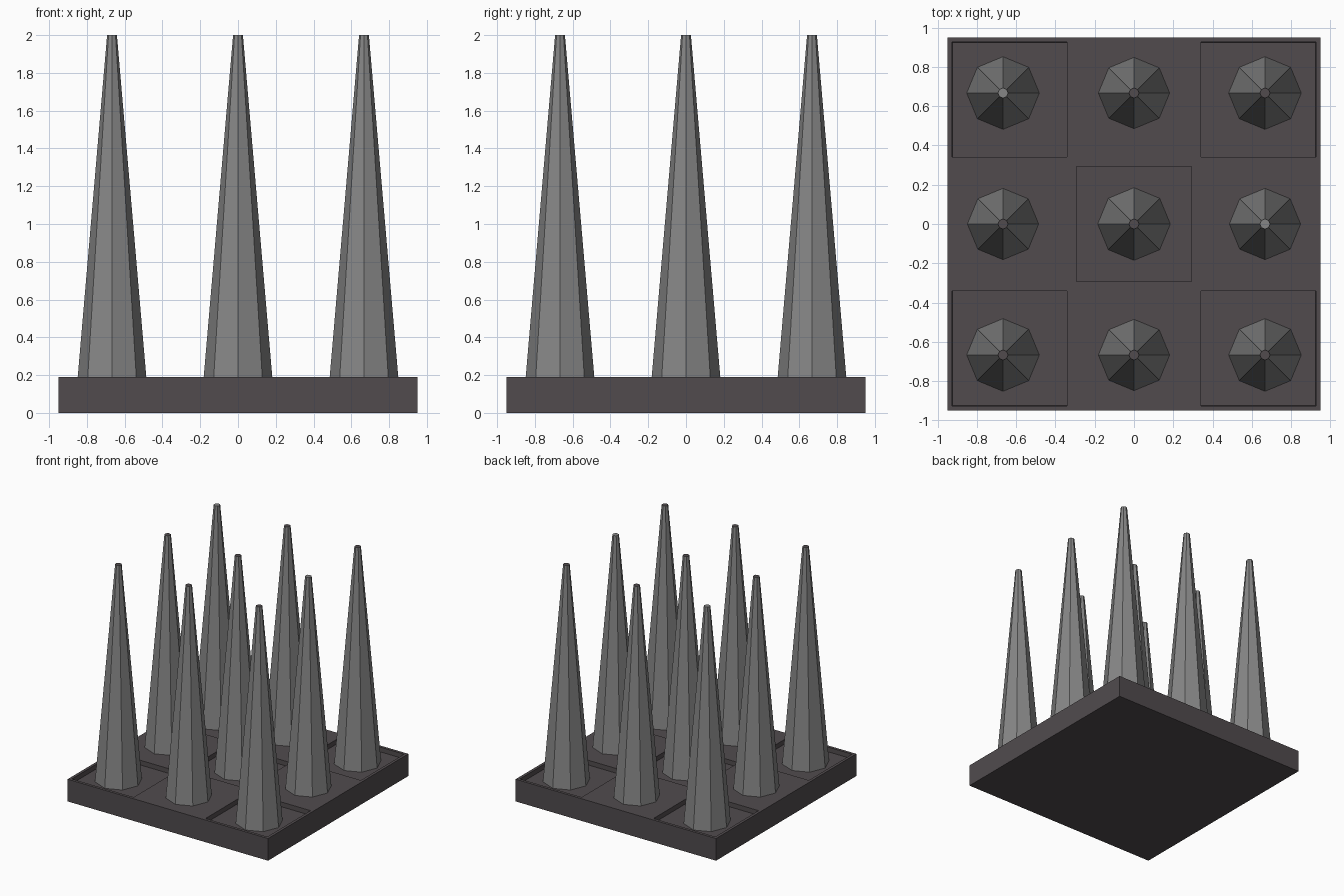
import bpy
import bmesh
from mathutils import Matrix

cube = bpy.data.objects.get("Cube")
if cube:
    bpy.data.objects.remove(cube, do_unlink=True)

HALF, TOP, RECESS = 0.95, 0.19, 0.04
PITCH, HEIGHT = 0.667, 2.0


def material(name, rgb):
    mat = bpy.data.materials.new(name)
    mat.use_nodes = True
    colour = (*rgb, 1)
    mat.diffuse_color = colour
    mat.node_tree.nodes["Principled BSDF"].inputs["Base Color"].default_value = colour
    return mat


stone = material("dark_stone", (0.082, 0.071, 0.076))
steel = material("grey_metal", (0.24, 0.24, 0.24))


def add_object(name, bm, *mats):
    mesh = bpy.data.meshes.new(name)
    bm.to_mesh(mesh)
    bm.free()
    for mat in mats:
        mesh.materials.append(mat)
    obj = bpy.data.objects.new(name, mesh)
    bpy.context.collection.objects.link(obj)
    return obj


# Base slab: a three by three grid of tiles with walls and a floor
bm = bmesh.new()
bmesh.ops.create_grid(bm, x_segments=3, y_segments=3, size=HALF,
                      matrix=Matrix.Translation((0, 0, TOP)))
tiles = list(bm.faces)
rim = [e for e in bm.edges if e.is_boundary]
walls = bmesh.ops.extrude_edge_only(bm, edges=rim)["geom"]
for v in walls:
    if isinstance(v, bmesh.types.BMVert):
        v.co.z = 0
bmesh.ops.holes_fill(bm, edges=[e for e in bm.edges if e.is_boundary], sides=0)
bmesh.ops.recalc_face_normals(bm, faces=bm.faces)

# Sunken panels in the corner tiles and the middle tile
step = HALF * 2 / 3
panels = []
for f in tiles:
    c = f.calc_center_median()
    if (round(c.x / step) + round(c.y / step)) % 2 == 0:
        panels.append(f)
bmesh.ops.inset_individual(bm, faces=panels, thickness=0.034, depth=0)
bmesh.ops.inset_individual(bm, faces=panels, thickness=0.001, depth=-RECESS)
add_object("base_slab", bm, stone)

# Eight-sided tapered spikes, one on each tile
foot = TOP - RECESS
light_tips = {(-1, 1), (1, 0)}
for i in (-1, 0, 1):
    for j in (-1, 0, 1):
        bm = bmesh.new()
        bmesh.ops.create_cone(bm, cap_ends=True, segments=8, radius1=0.185,
                              radius2=0.026, depth=HEIGHT - foot)
        for f in bm.faces:
            if f.normal.z > 0.9 and (i, j) not in light_tips:
                f.material_index = 1
        spike = add_object(f"spike_{i + 2}_{j + 2}", bm, steel, stone)
        spike.location = (i * PITCH, j * PITCH, (HEIGHT + foot) / 2)
